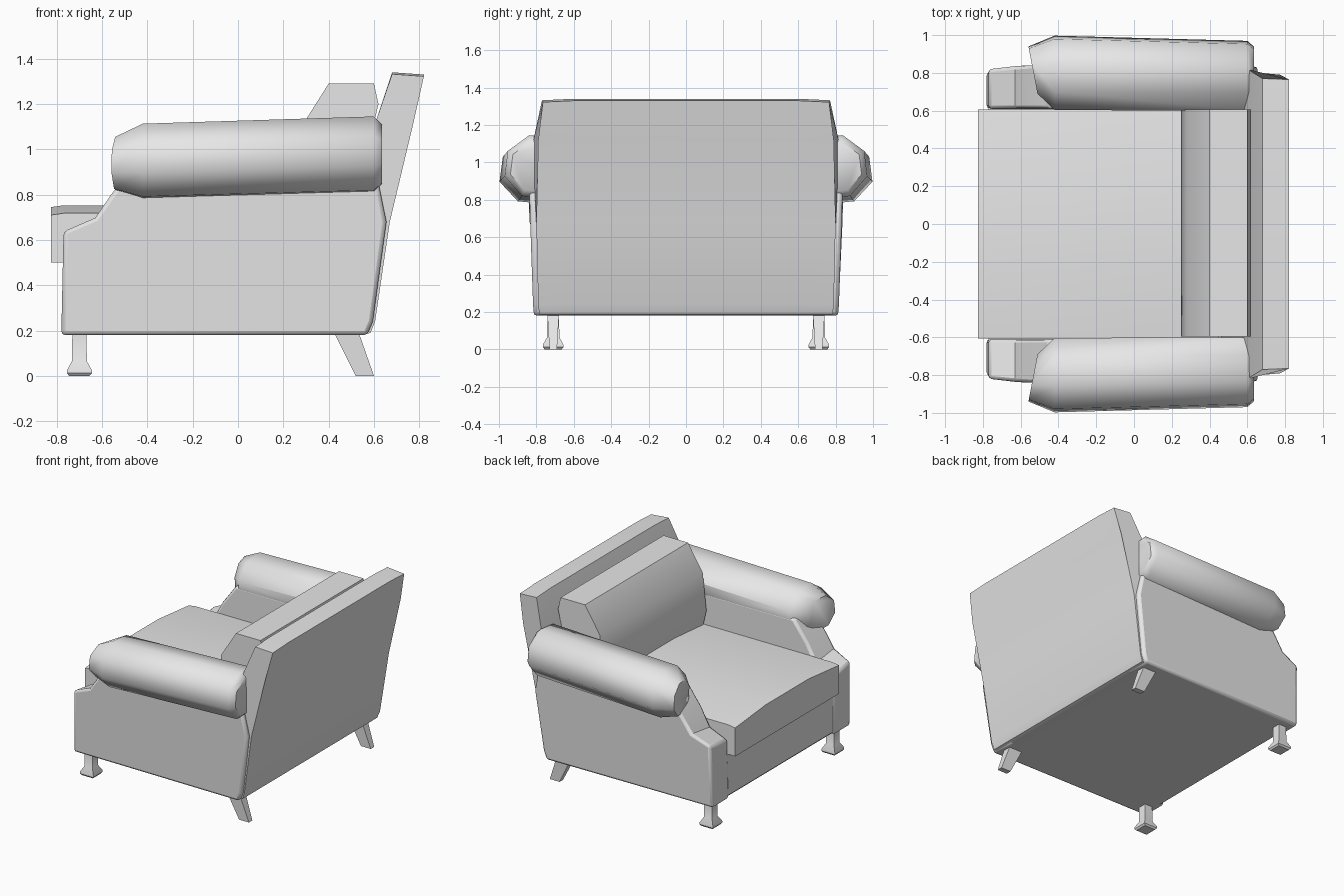
import bpy, bmesh, math

cube = bpy.data.objects.get("Cube")
if cube:
    bpy.data.objects.remove(cube)

GREY = (0.8, 0.8, 0.8, 1)
mat = bpy.data.materials.new("light_grey")
mat.use_nodes = True
mat.diffuse_color = GREY
mat.node_tree.nodes["Principled BSDF"].inputs["Base Color"].default_value = GREY


def loft(name, rings, angle=30, bevel=0):
    """Skin matching rings of points, cap both ends and shade."""
    bm = bmesh.new()
    loops = [[bm.verts.new(p) for p in ring] for ring in rings]
    n = len(loops[0])
    for a, b in zip(loops, loops[1:]):
        for i in range(n):
            j = (i + 1) % n
            bm.faces.new((a[i], a[j], b[j], b[i]))
    bm.faces.new(loops[0])
    bm.faces.new(loops[-1])
    bmesh.ops.recalc_face_normals(bm, faces=bm.faces)
    mesh = bpy.data.meshes.new(name)
    bm.to_mesh(mesh)
    bm.free()
    mesh.materials.append(mat)
    ob = bpy.data.objects.new(name, mesh)
    bpy.context.collection.objects.link(ob)
    bpy.ops.object.select_all(action='DESELECT')
    ob.select_set(True)
    bpy.context.view_layer.objects.active = ob
    bpy.ops.object.shade_smooth_by_angle(angle=math.radians(angle))
    if bevel:
        mod = ob.modifiers.new("soft_edge", 'BEVEL')
        mod.width = bevel
        mod.segments = 2
        mod.limit_method = 'ANGLE'
        mod.angle_limit = math.radians(40)
    return ob


def square(x, y, z, rx, ry):
    return [(x + rx * a, y + ry * b, z) for a, b in ((-1, -1), (1, -1), (1, 1), (-1, 1))]


# Seat base between the side panels
base = [(-.77, .2), (-.75, .18), (.5, .18), (.5, .5), (-.77, .5)]
loft("seat_base", [[(x, y, z) for x, z in base] for y in (-.65, .65)])

# Seat cushion, slightly crowned along the middle
rings = []
for y, top in ((-.605, .71), (-.25, .745), (.25, .745), (.605, .71)):
    prof = [(-.825, .5), (-.825, top), (-.77, top + .008), (.45, top + .008), (.45, .5)]
    rings.append([(x, y, z) for x, z in prof])
loft("seat_cushion", rings)

# Back cushion
pad = [(.28, .7), (.25, .83), (.28, 1.1), (.4, 1.29), (.6, 1.29), (.62, 1.2), (.5, .7)]
loft("back_cushion", [[(x, y, z) for x, z in pad] for y in (-.595, .605)])

# Leaning backrest: x, z and half width of each profile corner
back = [(.55, .18, .78), (.585, .19, .785), (.605, .24, .79), (.67, .68, .8),
        (.775, 1.12, .79), (.82, 1.33, .765), (.68, 1.34, .77),
        (.6, 1.1, .82), (.5, .68, .82), (.4, .18, .79)]
rings = []
for s in (-1, -.78, .78, 1):
    drop = .008 if abs(s) == 1 else 0
    rings.append([(x, s * w, z - (drop if z > 1.3 else 0)) for x, z, w in back])
loft("backrest", rings)

# Side panels, rolled arms and legs
side = [(-.78, .18), (-.77, .64), (-.63, .7), (-.56, .8), (-.5, .88), (-.45, .95),
        (.6, .95), (.655, .68), (.595, .24), (.57, .18)]
# Arm stations: x, y centre, z centre, y radius, z radius, skew of the end face
arm = [(-.535, .815, .935, .13, .125, -.025), (-.42, .8, .945, .205, .175, 0),
       (.6, .785, .975, .192, .177, 0), (.635, .79, .975, .155, .14, 0)]
foot = [(0, .045), (.012, .055), (.025, .055), (.065, .033), (.2, .031)]

for s, label in ((1, "left"), (-1, "right")):
    outer = []
    for x, z in side:
        flare = .025 * min(1, max(0, (z - .3) / .5))
        outer.append((x, s * (.815 + flare - (.012 if x < -.7 else 0)), z))
    inner = [(x, s * .61, z - (.03 if x < -.6 and z > .5 else 0)) for x, z in side]
    loft("side_panel_" + label, [inner, outer], bevel=.018)

    rings = []
    for x, yc, zc, ry, rz, skew in arm:
        ring = []
        for k in range(8):
            t = math.radians(-16 + 45 * k)
            ring.append((x + skew * math.cos(t), s * (yc + ry * math.cos(t)),
                         zc + rz * math.sin(t)))
        rings.append(ring)
    loft("arm_roll_" + label, rings, angle=48)

    loft("front_leg_" + label, [square(-.7, s * .71, z, r, r) for z, r in foot])
    loft("back_leg_" + label, [square(.56, s * .71, 0, .04, .02),
                               square(.475, s * .71, .2, .055, .032)])
